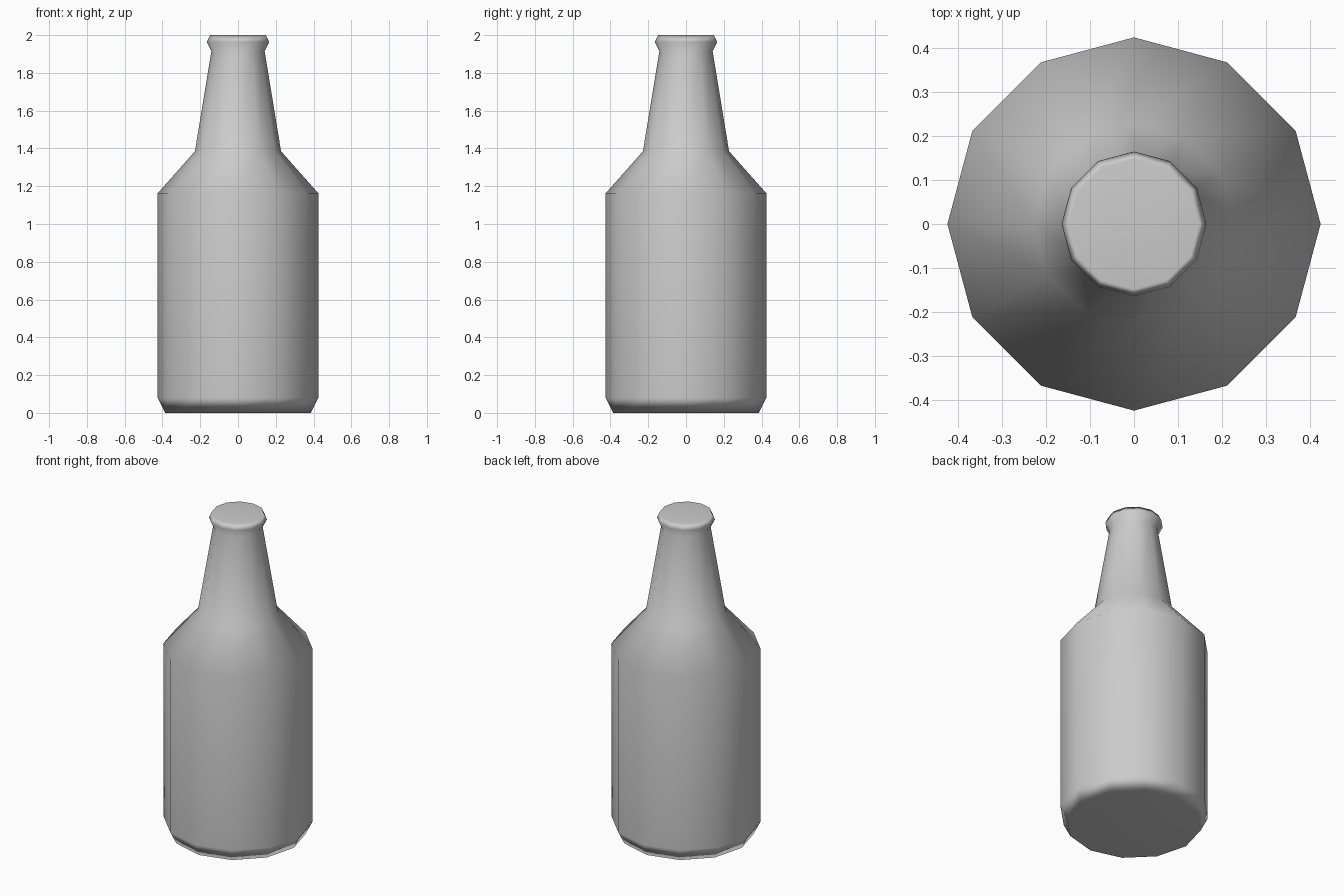
import bpy, bmesh, math

if "Cube" in bpy.data.objects:
    bpy.data.objects.remove(bpy.data.objects["Cube"])

SIDES = 12

# Bottle silhouette: (radius, height) from foot to lip
PROFILE = [
    (0.385, 0.0), (0.425, 0.08),      # chamfered foot
    (0.425, 1.163), (0.228, 1.385),   # body and shoulder
    (0.141, 1.915), (0.165, 1.963),   # neck and lip
    (0.148, 2.0),
]


def lathe(name, profile):
    bm = bmesh.new()
    rings = []
    for r, z in profile:
        angles = [2 * math.pi * i / SIDES for i in range(SIDES)]
        rings.append([bm.verts.new((r * math.cos(a), r * math.sin(a), z)) for a in angles])
    for low, high in zip(rings, rings[1:]):
        for i in range(SIDES):
            j = (i + 1) % SIDES
            bm.faces.new((low[i], low[j], high[j], high[i]))
    # Closed base and top
    bm.faces.new(rings[0][::-1])
    bm.faces.new(rings[-1])
    for f in bm.faces:
        f.smooth = True
    mesh = bpy.data.meshes.new(name)
    bm.to_mesh(mesh)
    bm.free()
    obj = bpy.data.objects.new(name, mesh)
    bpy.context.collection.objects.link(obj)
    return obj


# Smooth-shaded bottle, normals weighted toward the large faces
bottle = lathe("bottle", PROFILE)
bottle.modifiers.new("weighted_normals", 'WEIGHTED_NORMAL')
